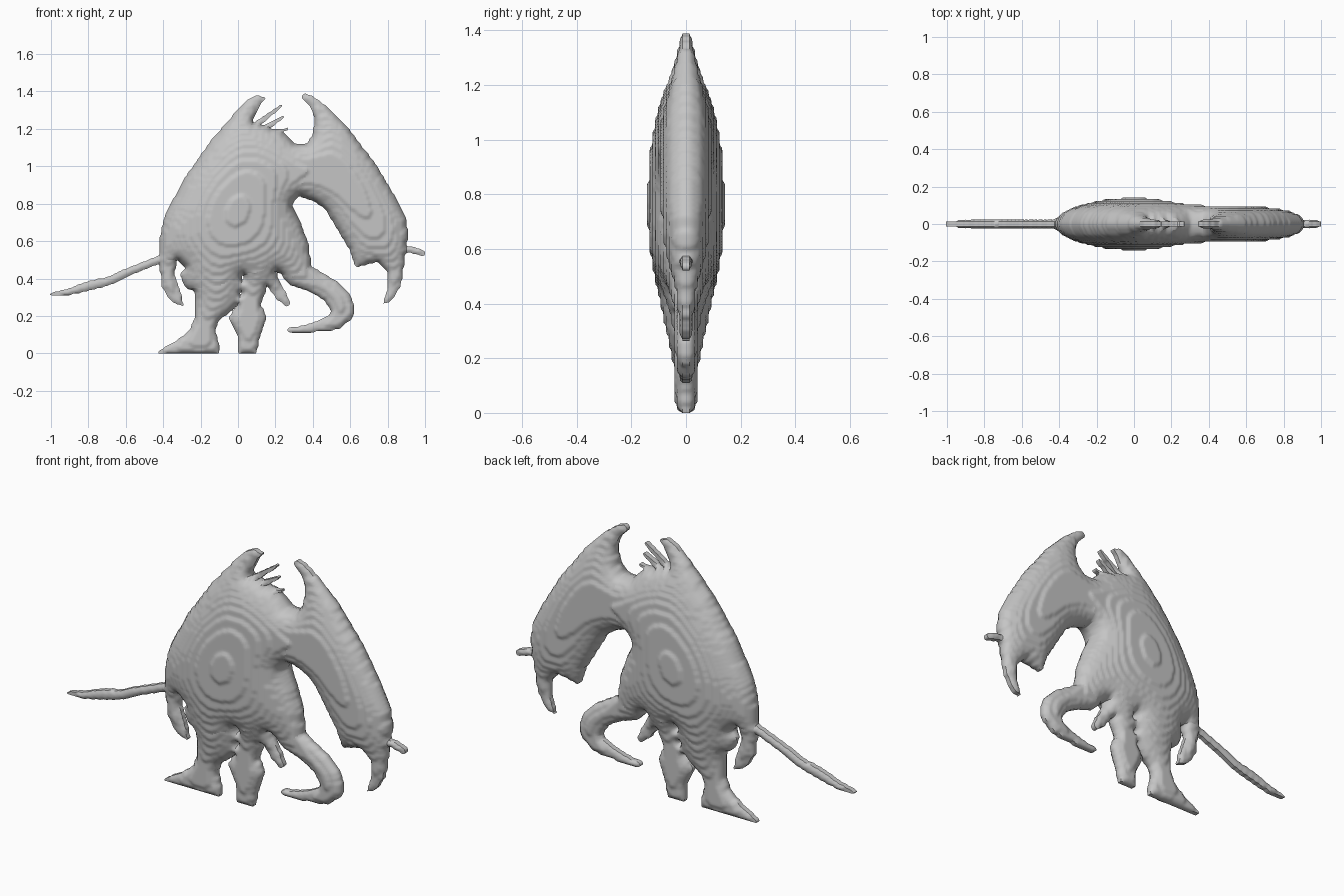
import bpy
import math

cube = bpy.data.objects.get("Cube")
if cube:
    bpy.data.objects.remove(cube)

CELL = 0.01          # grid spacing, and height of one terrace
RIM = 0.013          # half thickness at the outline
PEAK = 0.14          # half thickness at the fullest point

stone = bpy.data.materials.new("light grey stone")
stone.use_nodes = True
colour = (0.56, 0.56, 0.56, 1)
stone.diffuse_color = colour
stone.node_tree.nodes["Principled BSDF"].inputs["Base Color"].default_value = colour


# Shape helpers: each returns a test for a point in hundredths of a unit
def outline(*points):
    def inside(x, z):
        hit = False
        for (ax, az), (bx, bz) in zip(points, points[1:] + points[:1]):
            if (az > z) != (bz > z) and x < ax + (z - az) * (bx - ax) / (bz - az):
                hit = not hit
        return hit
    return inside


def stroke(*points):
    def inside(x, z):
        for (ax, az, ar), (bx, bz, br) in zip(points, points[1:]):
            dx, dz = bx - ax, bz - az
            t = ((x - ax) * dx + (z - az) * dz) / (dx * dx + dz * dz)
            t = max(0, min(1, t))
            if math.hypot(x - ax - t * dx, z - az - t * dz) < ar + t * (br - ar):
                return True
        return False
    return inside


# Body with the near wing
torso = outline(
    (-42, 49), (-42, 61), (-39, 74), (-29, 93), (-15, 113), (-3, 127), (6, 136),
    (10, 138), (15, 137), (12, 133), (10, 129), (7, 122), (13, 122), (18, 120),
    (25, 118), (28, 114), (31, 112), (37, 112), (37, 98), (32, 84), (29, 79),
    (33, 71), (38, 58), (39, 47), (28, 40), (18, 45), (17, 48), (13, 44),
    (3, 42), (-10, 36), (-28, 35), (-31, 42), (-28, 46), (-33, 50))

# Far wing with its hooked tip
far_wing = outline(
    (37, 112), (40, 117), (41, 125), (39, 132), (34, 137), (36, 139), (39, 138),
    (49, 131), (60, 119), (73, 102), (84, 84), (90, 72), (91, 63), (89, 49),
    (87, 36), (82, 28), (77, 26), (80, 34), (80, 43), (75, 49), (63, 46),
    (60, 55), (54, 65), (46, 78), (39, 82), (32, 84), (25, 98))

# Legs and feet
rear_leg = outline(
    (-26, 48), (-28, 35), (-23, 33), (-23, 19), (-26, 12), (-34, 6), (-43, 1),
    (-43, -1), (-10, -1), (-10, 4), (-12, 12), (-10, 18), (-5, 21), (1, 28), (3, 48))
front_leg = outline(
    (3, 46), (2, 32), (0, 26), (-5, 19), (0, 9), (0, -1), (10, -1), (11, 7),
    (15, 18), (14, 24), (12, 26), (15, 33), (14, 47))

# Claw, forelimb and curled tail
wing_claw = outline(
    (-42, 50), (-41, 36), (-36, 28), (-29, 25), (-31, 34), (-34, 42), (-32, 52))
forelimb = stroke((15, 46, 4), (19, 37, 3.5), (23, 31, 3), (26, 27, 2))
tail = stroke(
    (31, 43, 7), (42, 38, 6), (50, 33, 6), (55, 27, 6.5), (56, 22, 6),
    (52, 17, 4.5), (45, 15, 3), (36, 13, 2), (27, 12.5, 1))

# Long bladed shaft, seen on both sides of the body
shaft = stroke((-40, 51, 2), (-60, 43, 2), (-68, 39, 2.2), (-80, 36, 2.5),
               (-90, 33, 1.7), (-100, 31.5, 0.8))
shaft_end = stroke((88, 56, 2), (94, 55, 1.6), (99, 53.5, 1.5))

# Crest of spikes on the head
upper_spike = stroke((8, 121, 1.6), (24, 133, 0.6))
middle_spike = stroke((14, 120, 1.6), (25, 127, 0.6))
lower_spike = stroke((18, 118, 1.6), (27, 120, 0.6))

parts = {
    "torso": torso, "far_wing": far_wing, "rear_leg": rear_leg,
    "front_leg": front_leg, "wing_claw": wing_claw, "forelimb": forelimb,
    "tail": tail, "shaft": shaft, "shaft_end": shaft_end,
    "upper_spike": upper_spike, "middle_spike": middle_spike,
    "lower_spike": lower_spike,
}

# Give every grid cell to the first part that covers it
owner = {}
for i in range(-101, 101):
    for j in range(140):
        for name, inside in parts.items():
            if inside(i + 0.5, j + 0.5):
                owner[i, j] = name
                break


def corners(i, j):
    return [(i, j), (i + 1, j), (i + 1, j + 1), (i, j + 1)]


def around(i, j):
    return [(i - 1, j), (i + 1, j), (i, j - 1), (i, j + 1)]


# Inflate the whole silhouette so that the parts blend together
nodes = sorted({c for cell in owner for c in corners(*cell)})
swell = dict.fromkeys(nodes, 0.0)
inner = [n for n in nodes if all(c in owner for c in corners(n[0] - 1, n[1] - 1))]
links = [(n, *around(*n)) for n in inner]
for sweep in range(260):
    for n, a, b, c, d in links:
        value = (swell[a] + swell[b] + swell[c] + swell[d] + 1) / 4
        swell[n] += 1.9 * (value - swell[n])
top = max(swell.values())
terrace = {}
for n in nodes:
    rise = (PEAK - RIM) * math.sqrt(max(swell[n], 0) / top)
    terrace[n] = RIM + CELL * round(rise / CELL)

# Soften the terrace edges
half = dict(terrace)
for n in inner:
    half[n] = 0.4 * terrace[n] + 0.15 * sum(terrace[o] for o in around(*n))

# Border edges, and a light rounding of the stepped outline
border = []
for i, j in owner:
    ring = corners(i, j)
    sides = [(i, j - 1), (i + 1, j), (i, j + 1), (i - 1, j)]
    for k, side in enumerate(sides):
        if side not in owner:
            border.append((owner[i, j], ring[k], ring[(k + 1) % 4]))
near = {}
for name, a, b in border:
    near.setdefault(a, []).append(b)
    near.setdefault(b, []).append(a)
place = {n: (n[0] * CELL, n[1] * CELL) for n in nodes}
for sweep in range(2):
    moved = {}
    for n, others in near.items():
        x = sum(place[o][0] for o in others) / len(others)
        z = sum(place[o][1] for o in others) / len(others)
        moved[n] = ((place[n][0] + x) / 2, (place[n][1] + z) / 2 if n[1] else 0)
    place.update(moved)


# Build one object per part: front skin, back skin and rim
def build(name):
    verts, index, faces = [], {}, []

    def vert(n, side):
        if (n, side) not in index:
            index[n, side] = len(verts)
            x, z = place[n]
            verts.append((x, side * half[n], z))
        return index[n, side]

    for cell, part in owner.items():
        if part == name:
            ring = corners(*cell)
            faces.append([vert(n, -1) for n in ring])
            faces.append([vert(n, 1) for n in reversed(ring)])
    for part, a, b in border:
        if part == name:
            faces.append([vert(b, -1), vert(a, -1), vert(a, 1), vert(b, 1)])
    mesh = bpy.data.meshes.new(name)
    mesh.from_pydata(verts, [], faces)
    mesh.materials.append(stone)
    mesh.shade_smooth()
    mesh.set_sharp_from_angle(angle=math.radians(50))
    mesh.update()
    bpy.context.collection.objects.link(bpy.data.objects.new(name, mesh))


for name in parts:
    build(name)
